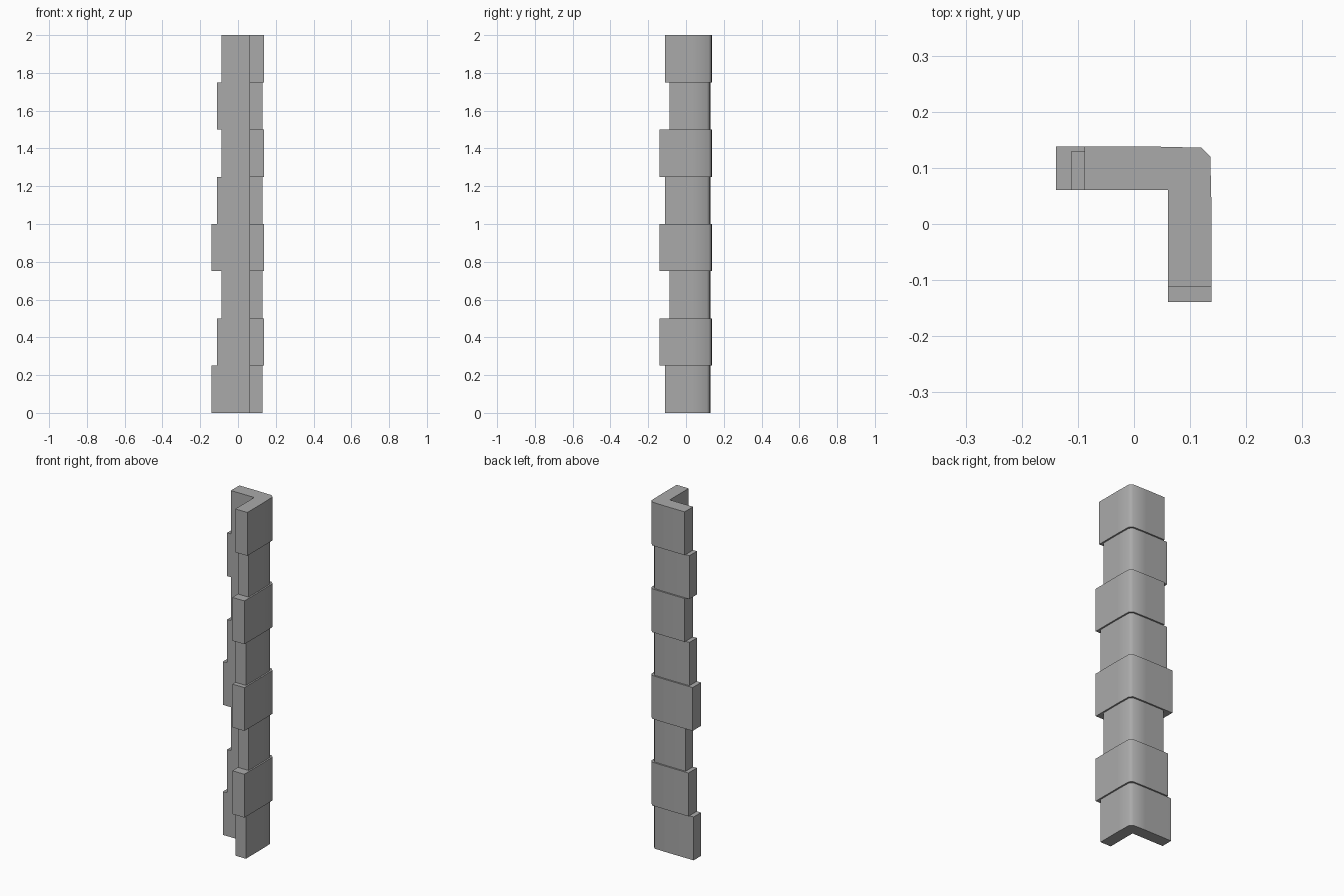
import bpy
import bmesh
from math import radians

cube = bpy.data.objects.get("Cube")
if cube:
    bpy.data.objects.remove(cube, do_unlink=True)

stone = bpy.data.materials.new("grey_stone")
stone.use_nodes = True
GREY = (0.4, 0.4, 0.4, 1)
stone.diffuse_color = GREY
stone.node_tree.nodes["Principled BSDF"].inputs["Base Color"].default_value = GREY

HEIGHT = 0.25
INNER = 0.061
SHORT, MEDIUM, LONG = -0.088, -0.112, -0.139


def corner_block(index, back_end, side_end):
    """L-shaped quoin; every second block stands slightly proud."""
    outer = 0.138 if index % 2 else 0.129
    near = outer - 0.002
    cut = outer - 0.018
    profile = [
        (back_end, INNER), (INNER, INNER), (INNER, side_end),
        (outer, side_end), (outer, 0.034), (near, cut),
        (cut, near), (0.034, outer), (back_end, outer),
    ]
    bm = bmesh.new()
    face = bm.faces.new([bm.verts.new((x, y, index * HEIGHT)) for x, y in profile])
    top = bmesh.ops.extrude_face_region(bm, geom=[face])
    verts = [v for v in top["geom"] if isinstance(v, bmesh.types.BMVert)]
    bmesh.ops.translate(bm, verts=verts, vec=(0, 0, HEIGHT))
    bmesh.ops.recalc_face_normals(bm, faces=bm.faces)
    mesh = bpy.data.meshes.new(f"corner_block_{index + 1}")
    bm.to_mesh(mesh)
    bm.free()
    mesh.materials.append(stone)
    block = bpy.data.objects.new(mesh.name, mesh)
    bpy.context.collection.objects.link(block)
    return block


# Arm ends (back arm, side arm) of each block, from the ground up
arms = [
    (LONG, MEDIUM), (MEDIUM, LONG), (SHORT, SHORT), (LONG, LONG),
    (MEDIUM, MEDIUM), (SHORT, LONG), (MEDIUM, SHORT), (SHORT, MEDIUM),
]
blocks = [corner_block(i, *ends) for i, ends in enumerate(arms)]

# Soft outer corner, crisp block edges
bpy.ops.object.select_all(action="DESELECT")
for block in blocks:
    block.select_set(True)
bpy.context.view_layer.objects.active = blocks[0]
bpy.ops.object.shade_smooth_by_angle(angle=radians(50))
